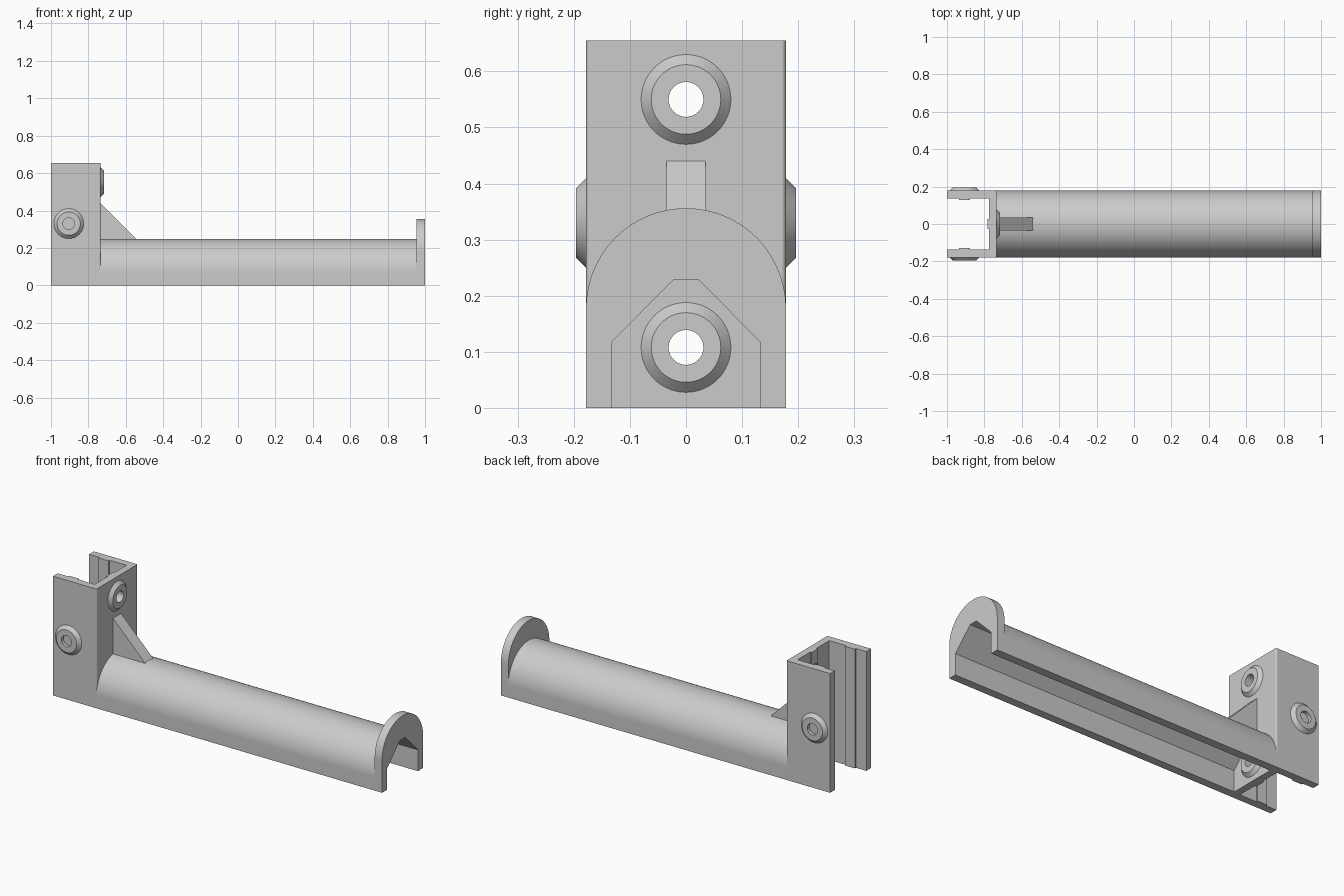
import bpy, bmesh
from math import sin, cos, pi, radians
from mathutils import Matrix, Vector

if "Cube" in bpy.data.objects:
    bpy.data.objects.remove(bpy.data.objects["Cube"])

grey = bpy.data.materials.new("plain grey")
grey.use_nodes = True
grey.diffuse_color = (0.6, 0.6, 0.6, 1)
grey.node_tree.nodes["Principled BSDF"].inputs["Base Color"].default_value = (0.6, 0.6, 0.6, 1)

HALF = 0.178       # half width of the whole part
PLATE = -0.735     # outer face of the bracket's back plate
BORE = 0.031


def finish(bm, name):
    bmesh.ops.recalc_face_normals(bm, faces=bm.faces)
    mesh = bpy.data.meshes.new(name)
    bm.to_mesh(mesh)
    bm.free()
    mesh.materials.append(grey)
    obj = bpy.data.objects.new(name, mesh)
    bpy.context.collection.objects.link(obj)
    return obj


def smooth(obj, degrees=30):
    bpy.ops.object.select_all(action="DESELECT")
    obj.select_set(True)
    bpy.context.view_layer.objects.active = obj
    bpy.ops.object.shade_smooth_by_angle(angle=radians(degrees))


def prism(name, points, axis, start, end):
    """Extrude a 2D outline along the x, y or z axis."""
    bm = bmesh.new()
    verts = []
    for p in points:
        co = list(p)
        co.insert("xyz".index(axis), start)
        verts.append(bm.verts.new(co))
    face = bm.faces.new(verts)
    out = bmesh.ops.extrude_face_region(bm, geom=[face])
    move = Vector([end - start if a == axis else 0 for a in "xyz"])
    bmesh.ops.translate(bm, vec=move, verts=[v for v in out["geom"] if isinstance(v, bmesh.types.BMVert)])
    return finish(bm, name)


def mirrored(half):
    """Close an outline by mirroring its second coordinate."""
    return half + [(a, -b) for a, b in reversed(half)]


def arch(centre_z, steps=64):
    """Arched cross-section with a chamfered tunnel open at the bottom."""
    outer = [(HALF * cos(pi * i / steps), centre_z + HALF * sin(pi * i / steps)) for i in range(steps + 1)]
    tunnel = [(-0.133, 0), (-0.133, 0.117), (-0.023, 0.228)]
    tunnel += [(-y, z) for y, z in reversed(tunnel)]
    return [(HALF, 0)] + outer + [(-HALF, 0)] + tunnel


def boss(name, position, direction, steps=64):
    """Tapered collar around a bore."""
    profile = [(0.08, 0), (0.062, 0.018), (BORE, 0.018), (BORE, 0)]
    bm = bmesh.new()
    rings = [[bm.verts.new((r * cos(2 * pi * i / steps), r * sin(2 * pi * i / steps), h))
              for i in range(steps)] for r, h in profile]
    for k, ring in enumerate(rings):
        following = rings[(k + 1) % len(rings)]
        for i in range(steps):
            j = (i + 1) % steps
            bm.faces.new((ring[i], ring[j], following[j], following[i]))
    turn = Vector(direction).to_track_quat("Z", "Y").to_matrix().to_4x4()
    bm.transform(Matrix.Translation(position) @ turn)
    smooth(finish(bm, name))


def drill(obj, position, direction, length):
    """Cut a round bore through an object."""
    bm = bmesh.new()
    bmesh.ops.create_cone(bm, cap_ends=True, segments=64, radius1=BORE, radius2=BORE, depth=length)
    turn = Vector(direction).to_track_quat("Z", "Y").to_matrix().to_4x4()
    bm.transform(Matrix.Translation(position) @ turn)
    cutter = finish(bm, "bore_cutter")
    cutter.hide_render = True
    mod = obj.modifiers.new("bore", "BOOLEAN")
    mod.operation = "DIFFERENCE"
    mod.solver = "EXACT"
    mod.object = cutter
    bpy.ops.object.select_all(action="DESELECT")
    bpy.context.view_layer.objects.active = obj
    obj.select_set(True)
    bpy.ops.object.modifier_apply(modifier=mod.name)
    bpy.data.objects.remove(cutter)


# U-shaped bracket with rounded outer corners and inner ribs
FILLET = 0.008
corner = [(PLATE - FILLET + FILLET * sin(pi * i / 12), HALF - FILLET + FILLET * cos(pi * i / 12))
          for i in range(7)]
inside = [(-0.783, 0.027), (-0.774, 0.027), (-0.774, 0.137), (-0.877, 0.137),
          (-0.877, 0.128), (-0.936, 0.128), (-0.936, 0.137), (-1, 0.137)]
bracket = prism("bracket", mirrored(inside + [(-1, HALF)] + corner), "z", 0, 0.655)

# Screw bores and their collars
SIDE_X, SIDE_Z = -0.905, 0.33
drill(bracket, (SIDE_X, 0, SIDE_Z), (0, 1, 0), 1)
for side, name in ((1, "back_boss"), (-1, "front_boss")):
    boss(name, (SIDE_X, side * HALF, SIDE_Z), (0, side, 0))
for z, name in ((0.55, "upper_boss"), (0.108, "lower_boss")):
    drill(bracket, (PLATE, 0, z), (1, 0, 0), 0.2)
    boss(name, (PLATE, 0, z), (1, 0, 0))
smooth(bracket, 7)

# Hollow arm and raised end flange
smooth(prism("arm", arch(0.07), "x", PLATE - FILLET, 0.955))
smooth(prism("end_flange", arch(HALF), "x", 0.955, 1))

# Sloped gusset between bracket and arm
prism("gusset", [(-0.74, 0.44), (PLATE, 0.44), (-0.535, 0.24), (-0.74, 0.24)], "y", -0.035, 0.035)
